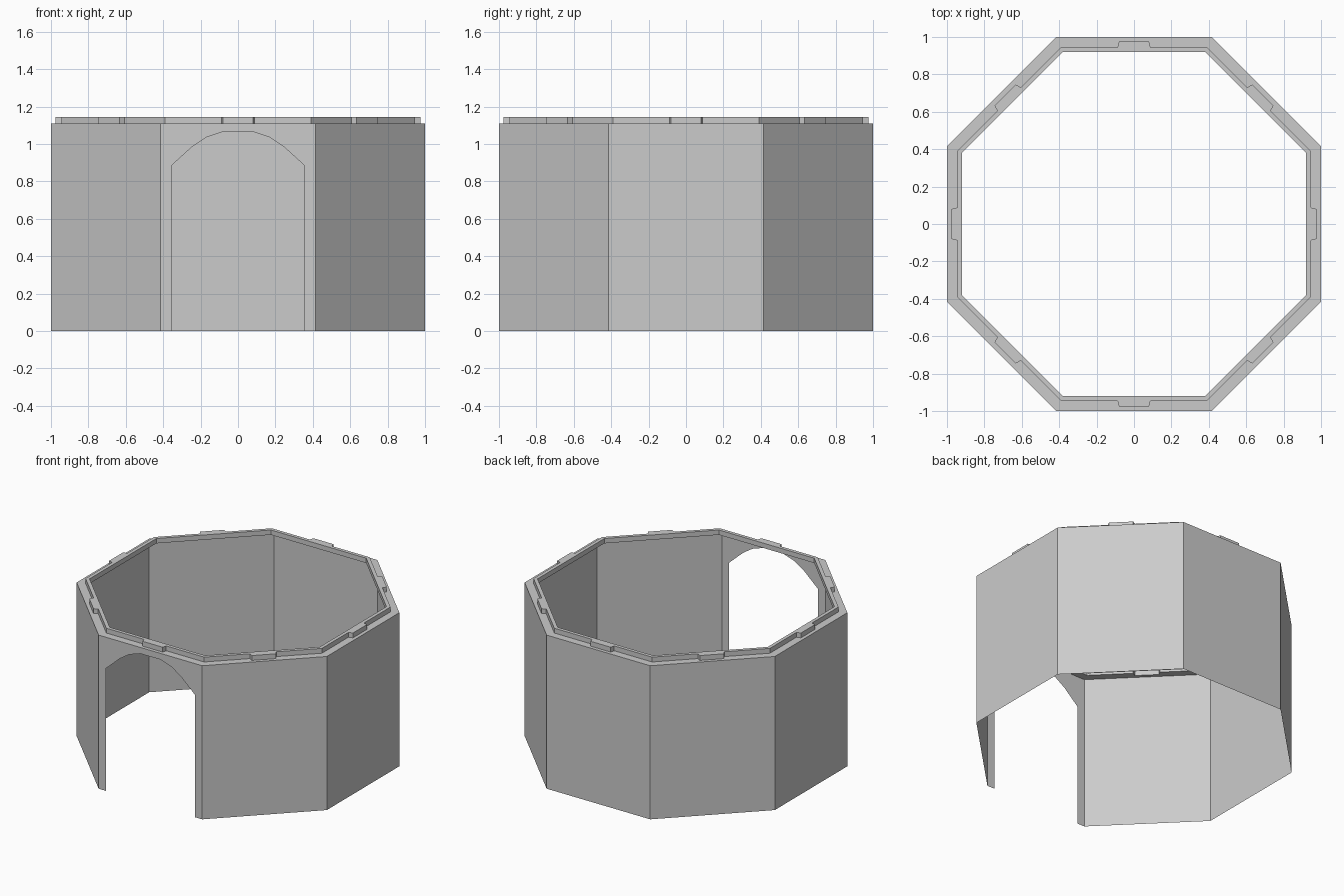
import bpy, bmesh
from math import sin, cos, tan, pi

if "Cube" in bpy.data.objects:
    bpy.data.objects.remove(bpy.data.objects["Cube"])

T = tan(pi / 8)          # half side length of an octagon with apothem 1
H, TOP = 1.11, 1.145     # ledge height, lip height
R_LIP, R_TAB, R_IN = 0.945, 0.975, 0.92


def side_point(i, u, r, z):
    """Point on octagon side i: u along the side, r outwards."""
    a = -pi / 2 + i * pi / 4
    return (r * cos(a) - u * sin(a), r * sin(a) + u * cos(a), z)


def make(name, sides):
    """Build an object from a function giving the (u, r, z) faces of each side."""
    bm = bmesh.new()
    for i in range(8):
        for face in sides(i):
            bm.faces.new([bm.verts.new(side_point(i, *p)) for p in face])
    bmesh.ops.remove_doubles(bm, verts=bm.verts, dist=0.0005)
    me = bpy.data.meshes.new(name)
    bm.to_mesh(me)
    bm.free()
    ob = bpy.data.objects.new(name, me)
    bpy.context.collection.objects.link(ob)
    return ob


# Thin outer walls, with an arched doorway in the front one
arch = [(0.355, 0), (0.355, 0.885), (0.245, 0.985), (0.17, 1.035), (0.08, 1.065)]


def wall(i):
    if i:
        return [[(-T, 1, 0), (T, 1, 0), (T, 1, H), (-T, 1, H)]]
    outline = [(T, 0), (T, H), (-T, H), (-T, 0)]
    outline += [(-u, z) for u, z in arch] + arch[::-1]
    return [[(u, 1, z) for u, z in outline]]


# Ledge, raised locating lip with a tab on each side, and inner lip face
def rim(i):
    line = [(-T * R_LIP, R_LIP), (-0.088, R_LIP), (-0.08, R_TAB),
            (0.08, R_TAB), (0.088, R_LIP), (T * R_LIP, R_LIP)]
    k = T * R_IN
    faces = [[(-T, 1, H), (T, 1, H)] + [(u, r, H) for u, r in line[::-1]],
             [(u, r, TOP) for u, r in line] + [(k, R_IN, TOP), (-k, R_IN, TOP)],
             [(k, R_IN, H), (-k, R_IN, H), (-k, R_IN, TOP), (k, R_IN, TOP)]]
    for p, q in zip(line, line[1:]):
        faces.append([(*p, H), (*q, H), (*q, TOP), (*p, TOP)])
    return faces


make("octagon_walls", wall)
make("top_rim", rim)
